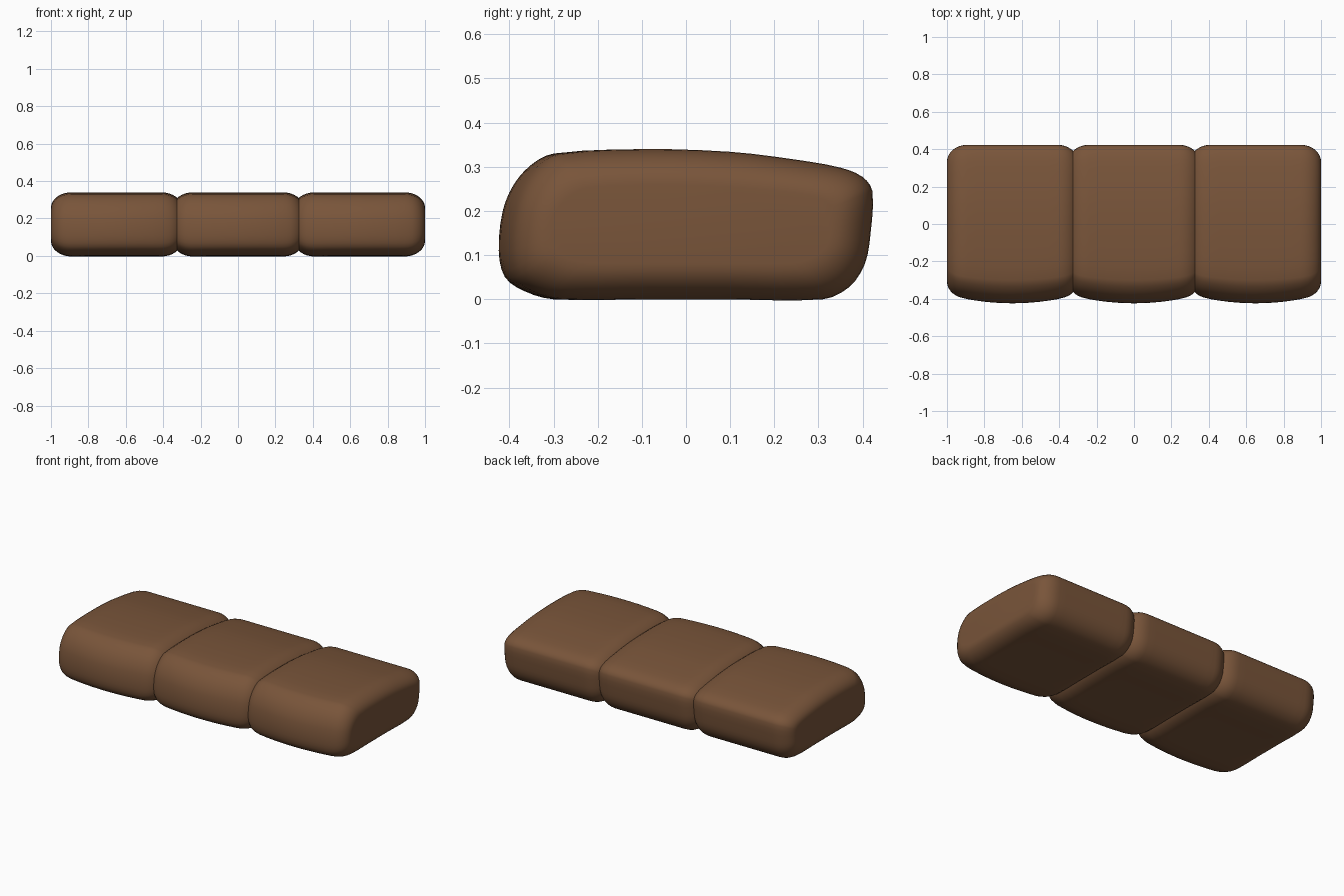
import bpy, bmesh
from math import sin, cos, pi
from mathutils import Vector

cube = bpy.data.objects.get("Cube")
if cube:
    bpy.data.objects.remove(cube, do_unlink=True)

# Brown upholstery
brown = bpy.data.materials.new("brown_upholstery")
brown.use_nodes = True
colour = (0.19, 0.09, 0.042, 1)
brown.diffuse_color = colour
brown.node_tree.nodes["Principled BSDF"].inputs["Base Color"].default_value = colour

# Side profile of a cushion (y, z), front to back over the top
PROFILE = [Vector(p) for p in [
    (-.30, 0), (-.365, .018), (-.41, .05), (-.424, .11), (-.415, .20),
    (-.39, .26), (-.35, .305), (-.30, .33), (-.10, .34), (.10, .334),
    (.25, .316), (.35, .298), (.40, .277), (.422, .245), (.418, .15),
    (.405, .08), (.37, .028), (.31, 0), (.10, 0), (-.10, 0)]]
HALF, ROUND = 0.35, 0.11
INSET_Y, INSET_Z = 0.09, 0.082


def smooth_loop(points, steps):
    """Closed Catmull-Rom curve through the points."""
    out, n = [], len(points)
    for i in range(n):
        a, b, c, d = (points[(i + k) % n] for k in (-1, 0, 1, 2))
        # scale tangents by neighbour spacing so uneven points do not overshoot
        length = (c - b).length
        m1 = (c - a) * length / ((b - a).length + length)
        m2 = (d - b) * length / ((d - c).length + length)
        for s in range(steps):
            t = s / steps
            h = t * t * (3 - 2 * t)
            out.append(b * (1 - h) + c * h
                       + m1 * t * (1 - t) ** 2 - m2 * t * t * (1 - t))
    return out


def stations():
    """Positions across the width, each with its inset fraction."""
    ends = [(HALF - ROUND + ROUND * sin(a), 1 - cos(a))
            for a in (pi / 2 * i / 8 for i in range(9))]
    middle = [((HALF - ROUND) * i / 5, 0) for i in range(-4, 5)]
    return [(-x, f) for x, f in reversed(ends)] + middle + ends


def cushion(name, x_centre):
    bm = bmesh.new()
    loop = smooth_loop(PROFILE, 3)
    rings = []
    for x, f in stations():
        ring = []
        for y, z in loop:
            py = y * (1 - f * INSET_Y / 0.424)
            pz = 0.17 + (z - 0.17) * (1 - f * INSET_Z / 0.17)
            # front bows outwards in the middle
            py += 0.026 * min(1, (x / 0.26) ** 2) * max(0, -y / 0.424)
            ring.append(bm.verts.new((x, py, pz)))
        rings.append(ring)
    n = len(loop)
    for r, s in zip(rings, rings[1:]):
        for i in range(n):
            j = (i + 1) % n
            bm.faces.new((r[i], r[j], s[j], s[i]))
    for ring in (rings[0], rings[-1]):
        bm.faces.new(ring)
    bmesh.ops.recalc_face_normals(bm, faces=bm.faces)
    for face in bm.faces:
        face.smooth = True
    mesh = bpy.data.meshes.new(name)
    bm.to_mesh(mesh)
    bm.free()
    mesh.materials.append(brown)
    obj = bpy.data.objects.new(name, mesh)
    obj.location.x = x_centre
    bpy.context.collection.objects.link(obj)


# Three seat cushions side by side, pressed slightly into each other
for name, x in (("right_cushion", -0.65), ("middle_cushion", 0), ("left_cushion", 0.65)):
    cushion(name, x)
